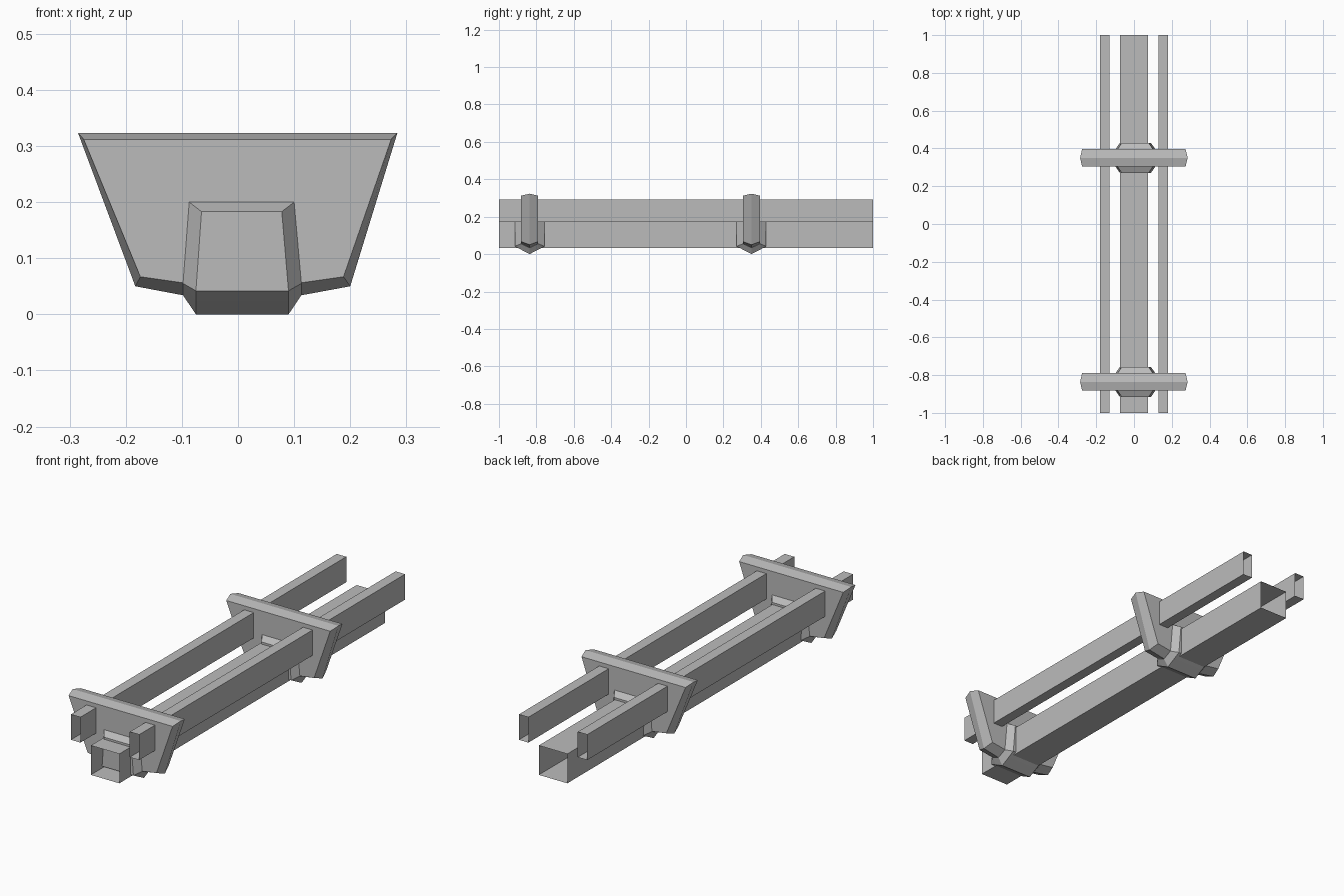
import bpy
import bmesh

cube = bpy.data.objects.get("Cube")
if cube:
    bpy.data.objects.remove(cube, do_unlink=True)

grey = bpy.data.materials.new("plain grey")
grey.use_nodes = True
grey.diffuse_color = (0.5, 0.5, 0.5, 1)
grey.node_tree.nodes["Principled BSDF"].inputs["Base Color"].default_value = (0.5, 0.5, 0.5, 1)


def loft(name, rings, caps=True):
    """Join (y, outline) rings of matching x-z points into one flat-shaded object."""
    bm = bmesh.new()
    loops = [[bm.verts.new((x, y, z)) for x, z in outline] for y, outline in rings]
    for a, b in zip(loops, loops[1:]):
        for i in range(len(a)):
            j = (i + 1) % len(a)
            bm.faces.new((a[i], a[j], b[j], b[i]))
    if caps:
        bm.faces.new(loops[0])
        bm.faces.new(loops[-1][::-1])
    bmesh.ops.remove_doubles(bm, verts=bm.verts[:], dist=0.0005)
    bmesh.ops.recalc_face_normals(bm, faces=bm.faces[:])
    mesh = bpy.data.meshes.new(name)
    bm.to_mesh(mesh)
    bm.free()
    mesh.materials.append(grey)
    obj = bpy.data.objects.new(name, mesh)
    bpy.context.collection.objects.link(obj)
    return obj


def tube(name, x0, x1, z0, z1):
    """Open-ended thin box running the full length."""
    outline = [(x0, z0), (x1, z0), (x1, z1), (x0, z1)]
    return loft(name, [(-1, outline), (1, outline)], caps=False)


# Main beam and the two upper rails
tube("main_beam", -0.075, 0.075, 0.033, 0.173)
tube("left_rail", 0.13, 0.18, 0.172, 0.293)
tube("right_rail", -0.18, -0.13, 0.172, 0.293)

# Bracket plate outlines: flat face and the wider ridge round its middle
plate_face = [(-0.275, 0.312), (0.273, 0.312), (0.188, 0.067), (0.104, 0.055),
              (-0.09, 0.055), (-0.174, 0.067)]
plate_ridge = [(-0.285, 0.323), (0.284, 0.323), (0.2, 0.05), (0.113, 0.034),
               (-0.098, 0.034), (-0.183, 0.05)]

# Hub outlines: end face, where it meets the plate, and its pointed keel
hub_end = [(-0.065, 0.183), (0.078, 0.183), (0.09, 0.042), (0.09, 0.042),
           (-0.075, 0.042), (-0.075, 0.042)]
hub_root = [(-0.087, 0.2), (0.1, 0.2), (0.113, 0.055), (0.09, 0.024),
            (-0.075, 0.024), (-0.098, 0.055)]
hub_keel = [(-0.087, 0.2), (0.1, 0.2), (0.113, 0.034), (0.09, 0),
            (-0.075, 0), (-0.098, 0.034)]

# One bracket near the front, one towards the back
for side, y in (("front", -0.836), ("rear", 0.35)):
    loft(side + "_bracket_plate",
         [(y - 0.046, plate_face), (y, plate_ridge), (y + 0.046, plate_face)])
    loft(side + "_bracket_hub",
         [(y - 0.079, hub_end), (y - 0.046, hub_root), (y, hub_keel),
          (y + 0.046, hub_root), (y + 0.079, hub_end)])
